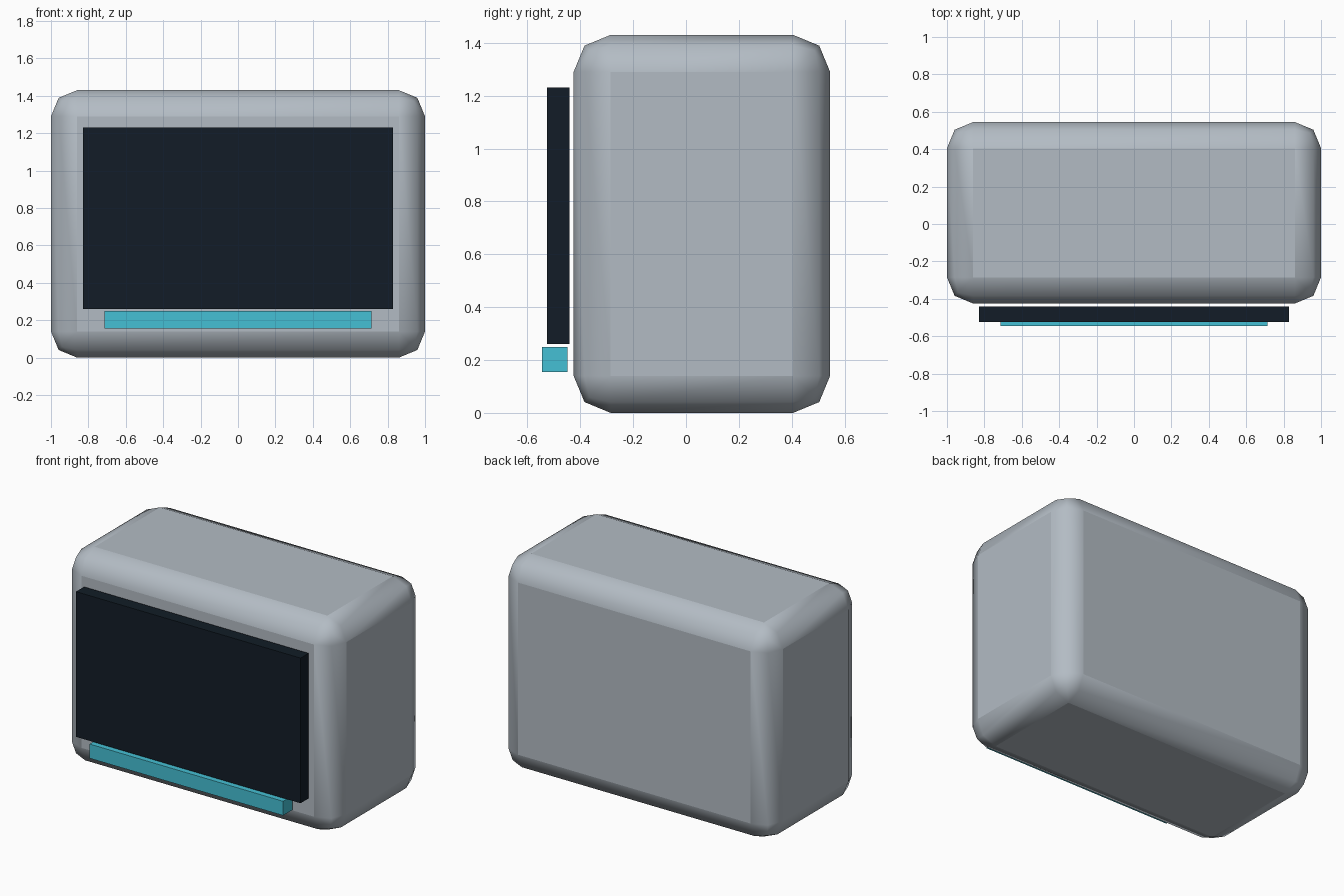
import bpy
from math import radians

if "Cube" in bpy.data.objects:
    bpy.data.objects.remove(bpy.data.objects["Cube"])


def box(name, lo, hi, color=None):
    """Axis-aligned box between two corners."""
    centre = [(a + b) / 2 for a, b in zip(lo, hi)]
    bpy.ops.mesh.primitive_cube_add(size=1, location=centre)
    ob = bpy.context.object
    ob.name = name
    ob.scale = [b - a for a, b in zip(lo, hi)]
    bpy.ops.object.transform_apply(location=False, rotation=False, scale=True)
    if color:
        mat = bpy.data.materials.new(name + "_color")
        mat.diffuse_color = (*color, 1)
        mat.use_nodes = True
        mat.node_tree.nodes["Principled BSDF"].inputs["Base Color"].default_value = mat.diffuse_color
        ob.data.materials.append(mat)
    return ob


# Rounded housing
housing = box("housing", (-1, -0.425, 0), (1, 0.545, 1.43), (0.45, 0.50, 0.55))
bpy.ops.object.shade_smooth_by_angle(angle=radians(60))
bevel = housing.modifiers.new("rounded_edges", "BEVEL")
bevel.width = 0.14
bevel.segments = 2
bevel.harden_normals = True
bpy.ops.object.modifier_apply(modifier=bevel.name)
bpy.ops.object.shade_smooth_by_angle(angle=radians(60))
weighted = housing.modifiers.new("flat_panels", "WEIGHTED_NORMAL")
weighted.keep_sharp = True

# Dark screen floating just in front of the housing
box("screen", (-0.83, -0.525, 0.26), (0.83, -0.44, 1.23), (0.006, 0.012, 0.02))

# Light strip below the screen
box("light_strip", (-0.715, -0.545, 0.155), (0.715, -0.448, 0.25), (0.06, 0.53, 0.66))
